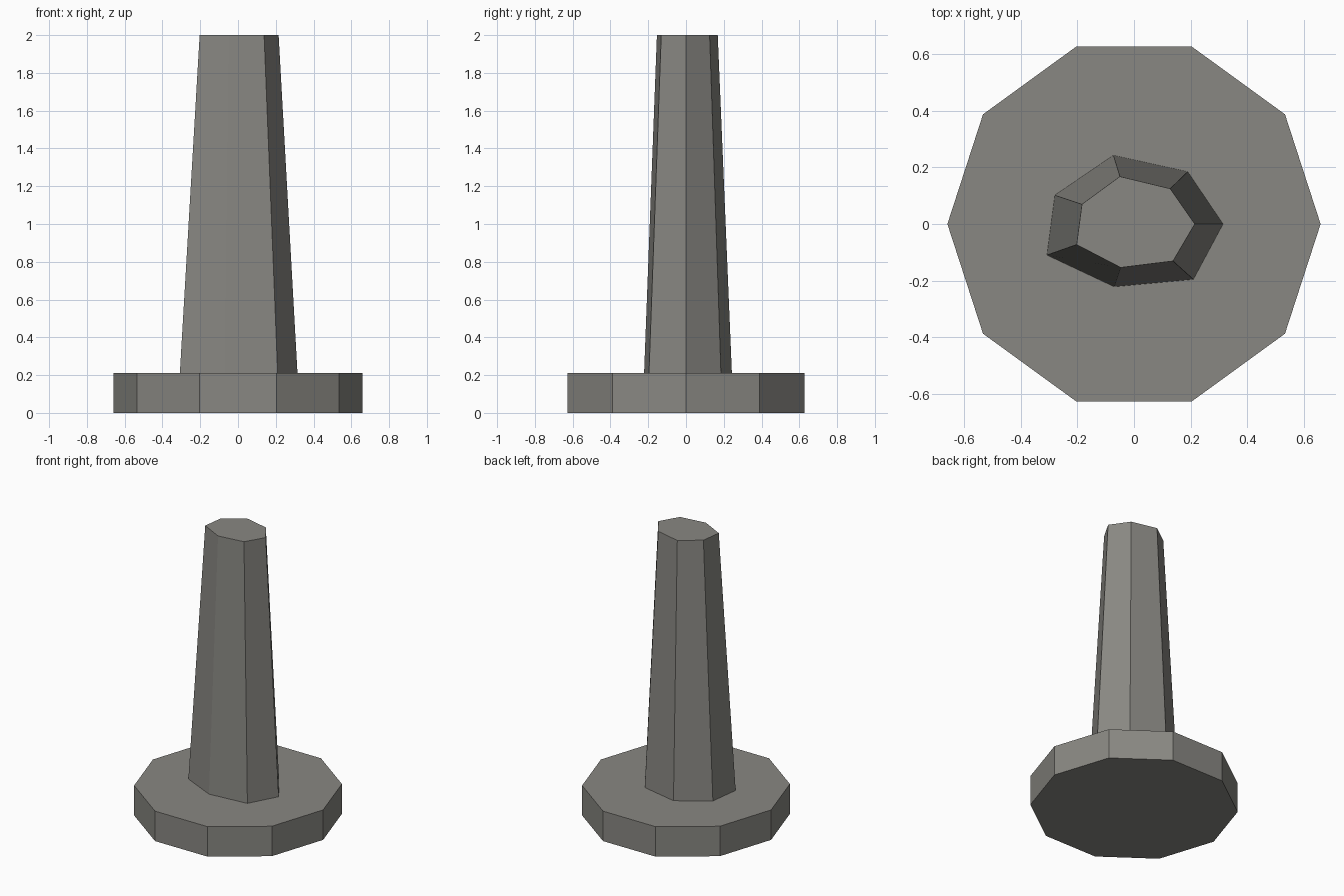
import bpy
import bmesh
from math import cos, sin, tau

cube = bpy.data.objects.get("Cube")
if cube:
    bpy.data.objects.remove(cube, do_unlink=True)

# Single stone colour
stone = bpy.data.materials.new("warm_grey_stone")
stone.use_nodes = True
colour = (0.25, 0.245, 0.225, 1)
stone.diffuse_color = colour
stone.node_tree.nodes["Principled BSDF"].inputs["Base Color"].default_value = colour


def loft(name, lower, upper, z_low, z_high):
    """Flat-faced solid between two outlines with the same point count."""
    bm = bmesh.new()
    bottom = [bm.verts.new((x, y, z_low)) for x, y in lower]
    top = [bm.verts.new((x, y, z_high)) for x, y in upper]
    bm.faces.new(bottom[::-1])
    bm.faces.new(top)
    count = len(bottom)
    for i in range(count):
        j = (i + 1) % count
        bm.faces.new((bottom[i], bottom[j], top[j], top[i]))
    bmesh.ops.recalc_face_normals(bm, faces=bm.faces)
    mesh = bpy.data.meshes.new(name)
    bm.to_mesh(mesh)
    bm.free()
    mesh.materials.append(stone)
    obj = bpy.data.objects.new(name, mesh)
    bpy.context.collection.objects.link(obj)
    return obj


# Ten-sided base slab
sides = 10
decagon = [(0.66 * cos(tau * i / sides), 0.66 * sin(tau * i / sides))
           for i in range(sides)]
loft("base", decagon, decagon, 0, 0.21)

# Irregular seven-sided tapering pillar
foot = [(0.315, 0), (0.19, 0.185), (-0.073, 0.243), (-0.28, 0.102),
        (-0.308, -0.11), (-0.07, -0.222), (0.21, -0.196)]
crown = [(0.215, 0), (0.128, 0.125), (-0.05, 0.168), (-0.184, 0.07),
         (-0.203, -0.073), (-0.047, -0.154), (0.138, -0.131)]
loft("pillar", foot, crown, 0.208, 2)
